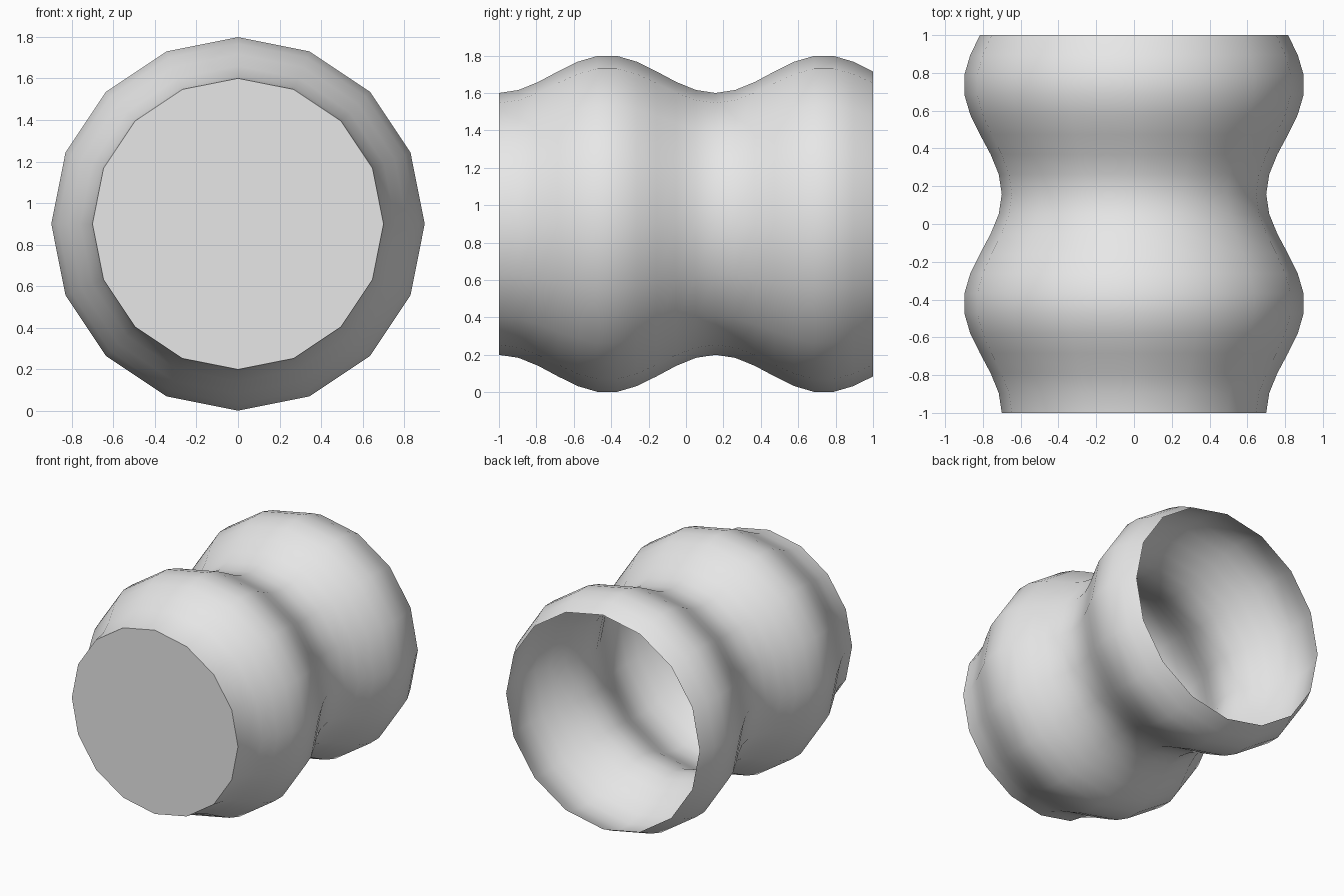
import bpy
import bmesh
import math
from mathutils import Matrix

if "Cube" in bpy.data.objects:
    bpy.data.objects.remove(bpy.data.objects["Cube"], do_unlink=True)

SIDES = 16
RINGS = 20
WAVE = 11          # rings per ripple
CENTRE_Z = 0.9

grey = bpy.data.materials.new("light_grey")
grey.use_nodes = True
colour = (0.8, 0.8, 0.8, 1)
grey.diffuse_color = colour
grey.node_tree.nodes["Principled BSDF"].inputs["Base Color"].default_value = colour

# Rippled tube, lofted ring by ring from front to back
bm = bmesh.new()
rings = []
for i in range(RINGS):
    y = -1 + 2 * i / (RINGS - 1)
    radius = 0.801 - 0.101 * math.cos(math.tau * i / WAVE)
    place = Matrix.Translation((0, y, CENTRE_Z)) @ Matrix.Rotation(math.pi / 2, 4, "X")
    rings.append(bmesh.ops.create_circle(
        bm, segments=SIDES, radius=radius, matrix=place)["verts"])

for a, b in zip(rings, rings[1:]):
    for j in range(SIDES):
        k = (j + 1) % SIDES
        bm.faces.new((a[j], a[k], b[k], b[j]))

# Flat front cap; the back stays open
bm.faces.new(rings[0])
bmesh.ops.recalc_face_normals(bm, faces=bm.faces)
cap = max(bm.faces, key=lambda f: len(f.verts))
if cap.normal.y > 0:
    bmesh.ops.reverse_faces(bm, faces=bm.faces)

mesh = bpy.data.meshes.new("rippled_cup")
bm.to_mesh(mesh)
bm.free()
mesh.materials.append(grey)
cup = bpy.data.objects.new("rippled_cup", mesh)
bpy.context.collection.objects.link(cup)

bpy.ops.object.select_all(action="DESELECT")
cup.select_set(True)
bpy.context.view_layer.objects.active = cup
bpy.ops.object.shade_smooth_by_angle(angle=math.radians(40))
